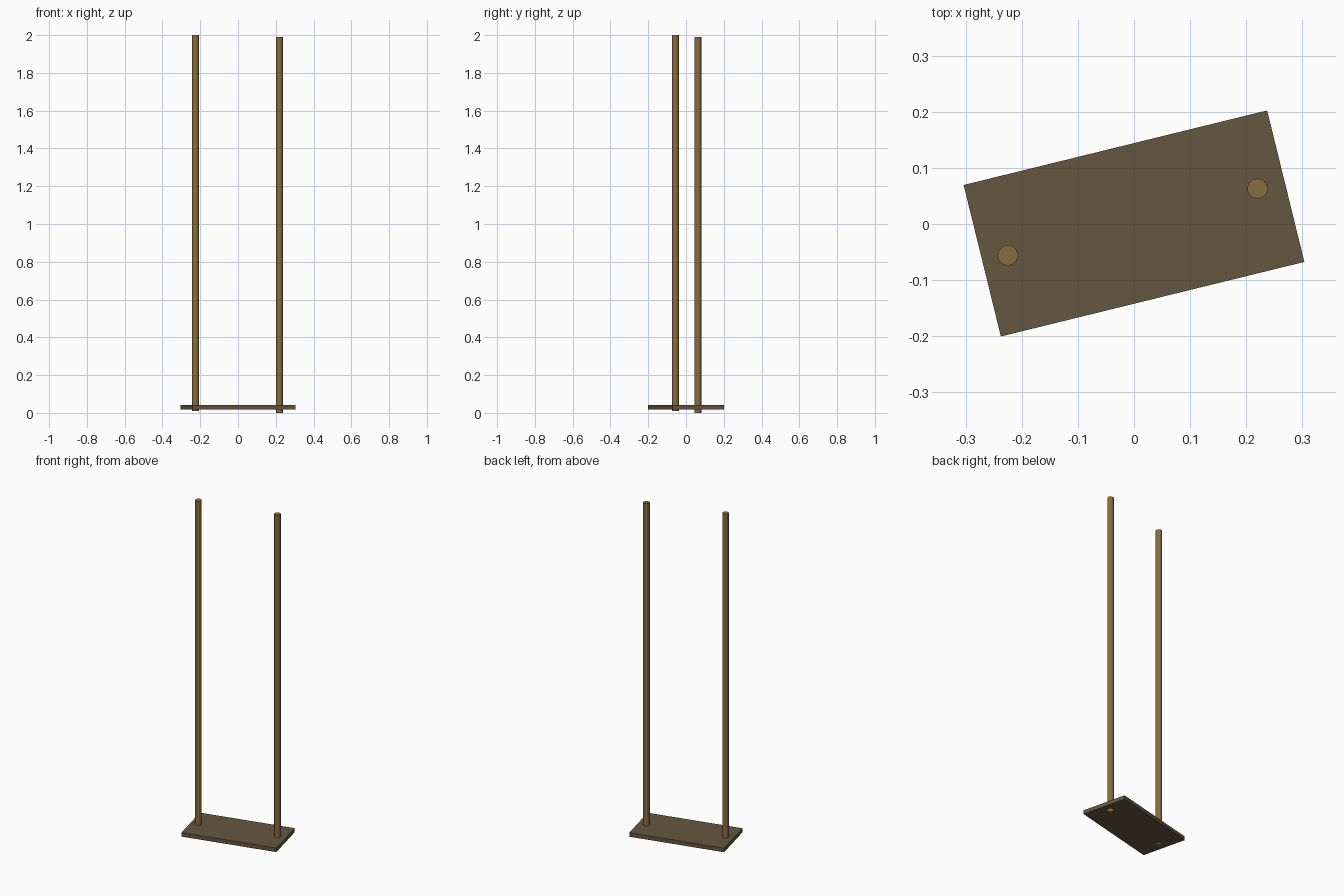
import bpy
import math

cube = bpy.data.objects.get("Cube")
if cube:
    bpy.data.objects.remove(cube, do_unlink=True)


def make_material(name, color):
    mat = bpy.data.materials.new(name)
    mat.use_nodes = True
    mat.diffuse_color = color
    mat.node_tree.nodes["Principled BSDF"].inputs["Base Color"].default_value = color
    return mat


seat_wood = make_material("dark brown wood", (0.13, 0.092, 0.05, 1))
rope_tan = make_material("tan rope", (0.25, 0.15, 0.055, 1))

# Flat board, turned slightly about the vertical axis
bpy.ops.mesh.primitive_cube_add(size=1, location=(0, 0.001, 0.031),
                                rotation=(0, 0, math.radians(13.8)))
seat = bpy.context.object
seat.name = "seat"
seat.scale = (0.557, 0.278, 0.024)
seat.data.materials.append(seat_wood)


# Upright ropes passing through the board
def add_rope(name, x, y, bottom, top):
    bpy.ops.mesh.primitive_cylinder_add(vertices=24, radius=0.018, depth=top - bottom,
                                        location=(x, y, (bottom + top) / 2))
    rope = bpy.context.object
    rope.name = name
    rope.data.materials.append(rope_tan)
    bpy.ops.object.shade_smooth_by_angle(angle=math.radians(40))


add_rope("right_rope", -0.225, -0.056, 0.01, 2.0)
add_rope("left_rope", 0.22, 0.063, 0.0, 1.99)
